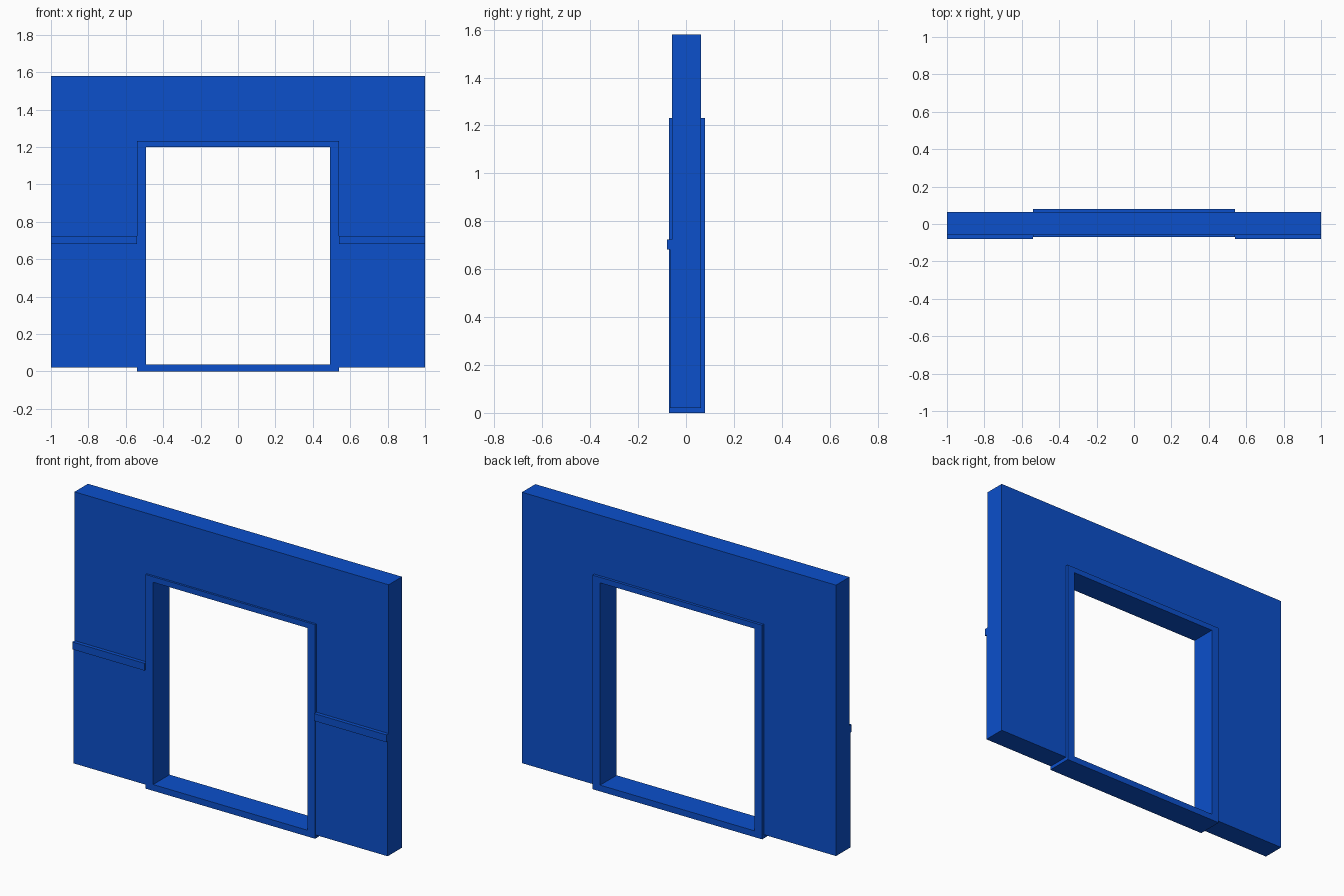
import bpy
import bmesh

cube = bpy.data.objects.get("Cube")
if cube:
    bpy.data.objects.remove(cube, do_unlink=True)

blue = bpy.data.materials.new("blue paint")
blue.use_nodes = True
colour = (0.0035, 0.08, 0.6, 1)
blue.diffuse_color = colour
blue.node_tree.nodes["Principled BSDF"].inputs["Base Color"].default_value = colour

# Shared sizes
WALL_FRONT, WALL_BACK = -0.058, 0.0635
WALL_BOTTOM, WALL_TOP = 0.021, 1.58
FRAME_X, FRAME_TOP = 0.54, 1.232
OPEN_X, OPEN_BOTTOM, OPEN_TOP = 0.491, 0.036, 1.2
RAIL_BOTTOM, RAIL_TOP = 0.682, 0.724


def finish(name, bm):
    bmesh.ops.recalc_face_normals(bm, faces=bm.faces)
    mesh = bpy.data.meshes.new(name)
    bm.to_mesh(mesh)
    bm.free()
    mesh.materials.append(blue)
    obj = bpy.data.objects.new(name, mesh)
    bpy.context.collection.objects.link(obj)
    return obj


def extrude_profile(name, faces, y0, y1):
    """Extrude adjoining x-z polygons from y0 back to y1."""
    bm = bmesh.new()
    for points in faces:
        bm.faces.new([bm.verts.new((x, y0, z)) for x, z in points])
    bmesh.ops.remove_doubles(bm, verts=bm.verts, dist=0.0001)
    new = bmesh.ops.extrude_face_region(bm, geom=bm.faces[:], use_keep_orig=True)
    moved = [v for v in new["geom"] if isinstance(v, bmesh.types.BMVert)]
    bmesh.ops.translate(bm, verts=moved, vec=(0, y1 - y0, 0))
    return finish(name, bm)


def rectangle(x0, x1, z0, z1):
    return [(x0, z0), (x1, z0), (x1, z1), (x0, z1)]


# Wall with an open-bottomed doorway, its cut edge buried in the frame
cut_x, cut_top = FRAME_X - 0.02, FRAME_TOP - 0.015
wall = [(-1, WALL_BOTTOM), (-cut_x, WALL_BOTTOM), (-cut_x, cut_top),
        (cut_x, cut_top), (cut_x, WALL_BOTTOM), (1, WALL_BOTTOM),
        (1, WALL_TOP), (-1, WALL_TOP)]
extrude_profile("wall", [wall], WALL_FRONT, WALL_BACK)

# Door frame: four mitred strips joined in a ring
outer = rectangle(-FRAME_X, FRAME_X, 0, FRAME_TOP)
inner = rectangle(-OPEN_X, OPEN_X, OPEN_BOTTOM, OPEN_TOP)
strips = []
for i in range(4):
    j = (i + 1) % 4
    strips.append([outer[i], outer[j], inner[j], inner[i]])
extrude_profile("door_frame", strips, -0.07, 0.079)

# Thicker lower panels and dado rails on each side of the doorway
for side, sign in (("left", 1), ("right", -1)):
    x0, x1 = sorted((sign * (FRAME_X - 0.02), sign))
    extrude_profile(side + "_lower_panel",
                    [rectangle(x0, x1, WALL_BOTTOM, RAIL_BOTTOM)], -0.067, WALL_FRONT)
    x0, x1 = sorted((sign * FRAME_X, sign))
    extrude_profile(side + "_dado_rail",
                    [rectangle(x0, x1, RAIL_BOTTOM, RAIL_TOP)], -0.079, WALL_FRONT)
